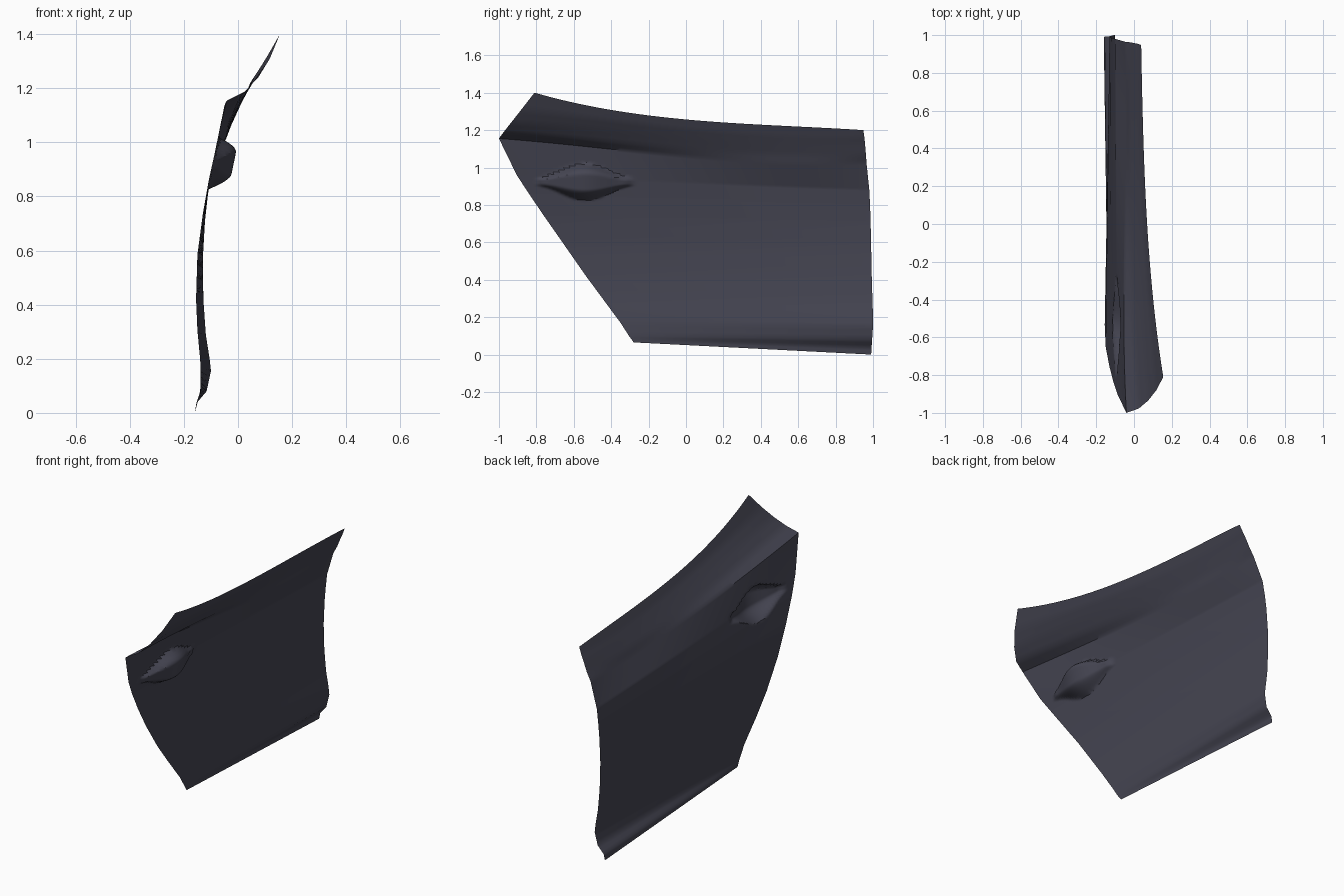
import bpy, bmesh, math

if "Cube" in bpy.data.objects:
    bpy.data.objects.remove(bpy.data.objects["Cube"])

# Door skin rows from the bottom to the top edge; each row is a few (x, y, z) keys, front to rear
ROWS = [
    [(-.142, -.28, .065), (-.160, .99, 0)],
    [(-.141, -.287, .075), (-.154, .992, .035)],
    [(-.138, -.305, .10), (-.116, .995, .08)],
    [(-.138, -.35, .17), (-.100, 1.0, .155)],
    [(-.141, -.38, .21), (-.105, 1.0, .20)],
    [(-.150, -.45, .305), (-.119, .997, .29)],
    [(-.155, -.535, .42), (-.128, .993, .42)],
    [(-.150, -.65, .585), (-.130, .99, .57)],
    [(-.130, -.755, .735), (-.122, .987, .71)],
    [(-.108, -.84, .86), (-.112, .984, .80)],
    [(-.086, -.905, .96), (-.092, -.28, .93), (-.100, .98, .88)],            # character line
    [(-.040, -1.0, 1.155), (-.053, -.3, 1.087), (-.045, .2, 1.04), (-.048, .965, 1.025)],  # shoulder crease
    [(.025, -.977, 1.187), (-.010, -.3, 1.127), (-.022, .2, 1.085), (-.022, .962, 1.07)],
    [(.075, -.935, 1.24), (.035, -.3, 1.19), (.012, .2, 1.145), (.005, .957, 1.13)],
    [(.118, -.88, 1.31), (.068, -.3, 1.24), (.037, .2, 1.19), (.023, .953, 1.165)],
    [(.155, -.81, 1.40), (.092, -.3, 1.292), (.059, .2, 1.241), (.038, .948, 1.20)],
]
COLS = 110


def curve(keys, t):
    """Point at fraction t along a row: polynomial in y through its keys."""
    y = keys[0][1] + (keys[-1][1] - keys[0][1]) * t
    x = z = 0
    for i, a in enumerate(keys):
        w = 1
        for j, b in enumerate(keys):
            if i != j:
                w *= (y - b[1]) / (a[1] - b[1])
        x += w * a[0]
        z += w * a[2]
    return x, y, z


def handle_depth(y, z):
    """Diamond-shaped hand recess pressed into the inner (+x) side."""
    u = abs(y + .54) / .26
    if u >= 1:
        return 0
    h = .022 + .076 * (.5 + .5 * math.cos(math.pi * u))
    s = abs(z - .922) / h
    if s >= 1:
        return 0
    k = min(1, (1 - s) / .6)
    end = min(1, (1 - u) / .15)
    return .078 * (h / .098) * math.sin(k * math.pi / 2) * end


# Build the skin as one grid, denser around the hand recess
bm = bmesh.new()
grid = []
for r in range(len(ROWS) - 1):
    n = 14 if r in (8, 9, 10) else 3
    for k in range(n + (r == len(ROWS) - 2)):
        f = k / n
        line = []
        for c in range(COLS + 1):
            a, b = curve(ROWS[r], c / COLS), curve(ROWS[r + 1], c / COLS)
            x, y, z = (p + (q - p) * f for p, q in zip(a, b))
            line.append(bm.verts.new((x + handle_depth(y, z), y, z)))
        grid.append(line)
for lo, hi in zip(grid, grid[1:]):
    for c in range(COLS):
        bm.faces.new((lo[c], hi[c], hi[c + 1], lo[c + 1]))
mesh = bpy.data.meshes.new("door_panel")
bm.to_mesh(mesh)
bm.free()
door = bpy.data.objects.new("door_panel", mesh)
bpy.context.collection.objects.link(door)

# Dark blue-grey paint
mat = bpy.data.materials.new("dark_paint")
mat.diffuse_color = (.06, .06, .085, 1)
mat.use_nodes = True
mat.node_tree.nodes["Principled BSDF"].inputs["Base Color"].default_value = mat.diffuse_color
mesh.materials.append(mat)

# Smooth shading with sharp creases kept
bpy.context.view_layer.objects.active = door
door.select_set(True)
bpy.ops.object.shade_smooth_by_angle(angle=math.radians(35))
